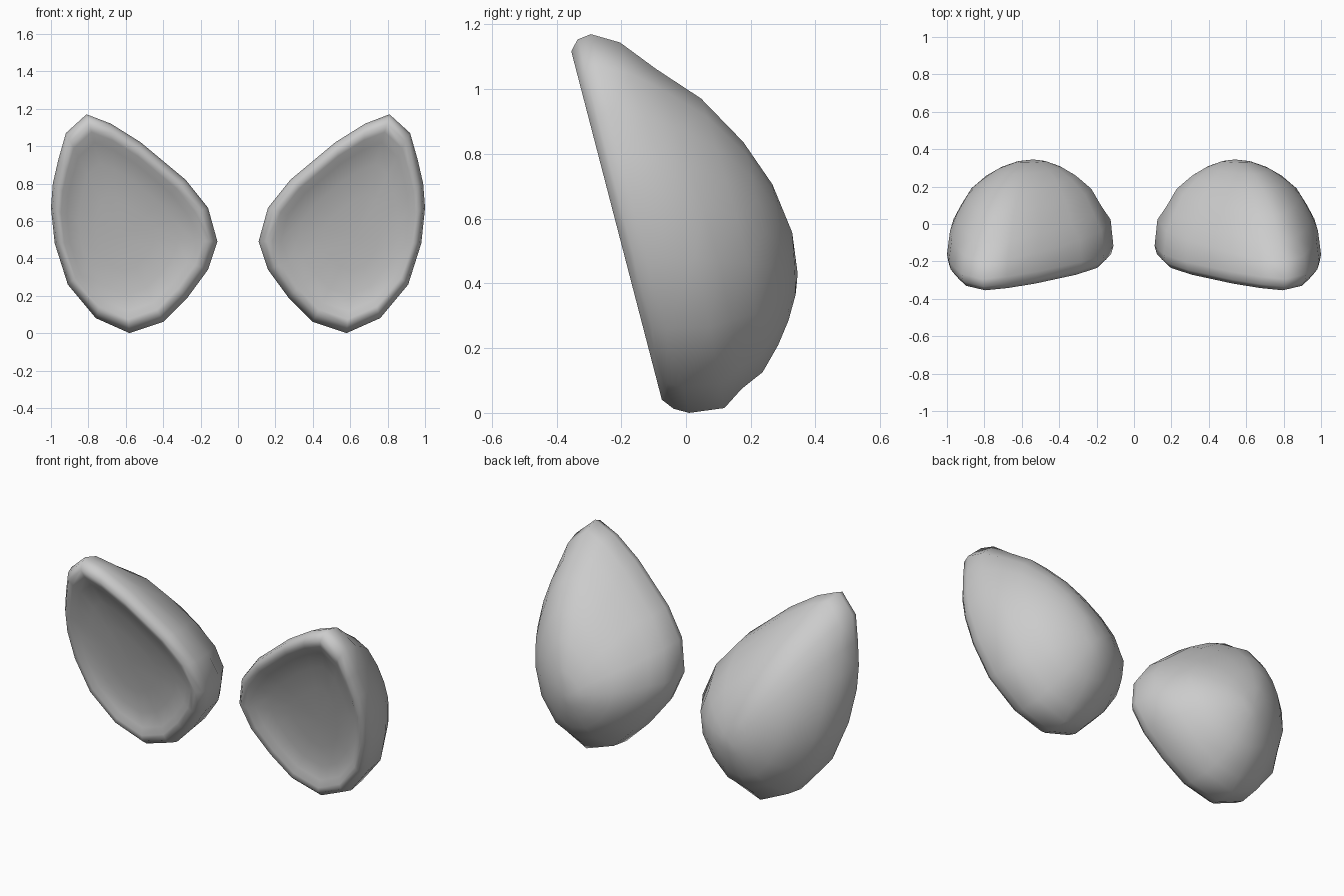
import bpy, bmesh

cube = bpy.data.objects.get("Cube")
if cube:
    bpy.data.objects.remove(cube, do_unlink=True)

grey = bpy.data.materials.new("soft grey")
grey.use_nodes = True
GREY = (0.6, 0.6, 0.6, 1)
grey.diffuse_color = GREY
grey.node_tree.nodes["Principled BSDF"].inputs["Base Color"].default_value = GREY

# Outline of one ear (x, z), clockwise from the tip
OUTLINE = [(.81, 1.17), (.92, 1.07), (.96, .93), (.99, .8), (1, .67), (.98, .48),
           (.91, .26), (.76, .08), (.58, 0), (.4, .06), (.27, .19), (.16, .34),
           (.11, .49), (.16, .67), (.28, .82), (.52, 1.02), (.68, 1.12)]
BACK_CENTRE, BACK_Y = (.54, .43), .345
BOWL_CENTRE = (.63, .51)
# Scale and rounding passes of each back ring, from the crown outward
BACK_RINGS = [(.2, 4), (.42, 3), (.6, 2), (.77, 1), (.9, 1), (.965, 0), (1, 0)]
# Scale and forward offset of each ring from the edge into the bowl
FRONT_RINGS = [(.975, .045), (.92, .074), (.855, .068), (.77, .045), (.6, .022), (.35, .009)]


def edge_y(z):
    return .01 - .26 * z


def toward(p, c, s):
    return c[0] + (p[0] - c[0]) * s, c[1] + (p[1] - c[1]) * s


def rounded(ring):
    n = len(ring)
    return [tuple((a + 2 * b + c) / 4 for a, b, c in
                  zip(ring[i - 1], ring[i], ring[(i + 1) % n])) for i in range(n)]


def back_ring(s, passes):
    ring = []
    for p in OUTLINE:
        x, z = toward(p, BACK_CENTRE, s)
        up = max(0, (p[1] - BACK_CENTRE[1]) / .74)
        bulge = (1 - s * s) ** (.42 + .31 * up)
        y0 = edge_y(p[1])
        ring.append((x, y0 + (BACK_Y - y0) * bulge, z))
    for _ in range(passes):
        ring = rounded(ring)
    return ring


def front_ring(s, off):
    pts = [toward(p, BOWL_CENTRE, s) for p in OUTLINE]
    return [(x, edge_y(z) - off, z) for x, z in pts]


def make_ear(name, side):
    bm = bmesh.new()

    def vert(co):
        return bm.verts.new((co[0] * side, co[1], co[2]))

    # Domed back, rolled rim and shallow hollow front as one chain of rings
    rings = [back_ring(s, passes) for s, passes in BACK_RINGS]
    rings += [front_ring(s, off) for s, off in FRONT_RINGS]
    loops = [[vert(co) for co in ring] for ring in rings]
    n = len(OUTLINE)
    for a, b in zip(loops, loops[1:]):
        for i in range(n):
            j = (i + 1) % n
            bm.faces.new((a[i], a[j], b[j], b[i]))
    # Close the back and the bowl floor
    bx, bz = BOWL_CENTRE
    ends = [(loops[0], (BACK_CENTRE[0], BACK_Y, BACK_CENTRE[1])),
            (loops[-1], (bx, edge_y(bz) - .005, bz))]
    for loop, co in ends:
        pole = vert(co)
        for i in range(n):
            bm.faces.new((loop[i], loop[(i + 1) % n], pole))
    bmesh.ops.recalc_face_normals(bm, faces=bm.faces)
    for f in bm.faces:
        f.smooth = True
    mesh = bpy.data.meshes.new(name)
    bm.to_mesh(mesh)
    bm.free()
    mesh.materials.append(grey)
    bpy.context.collection.objects.link(bpy.data.objects.new(name, mesh))


make_ear("left_ear", 1)
make_ear("right_ear", -1)
